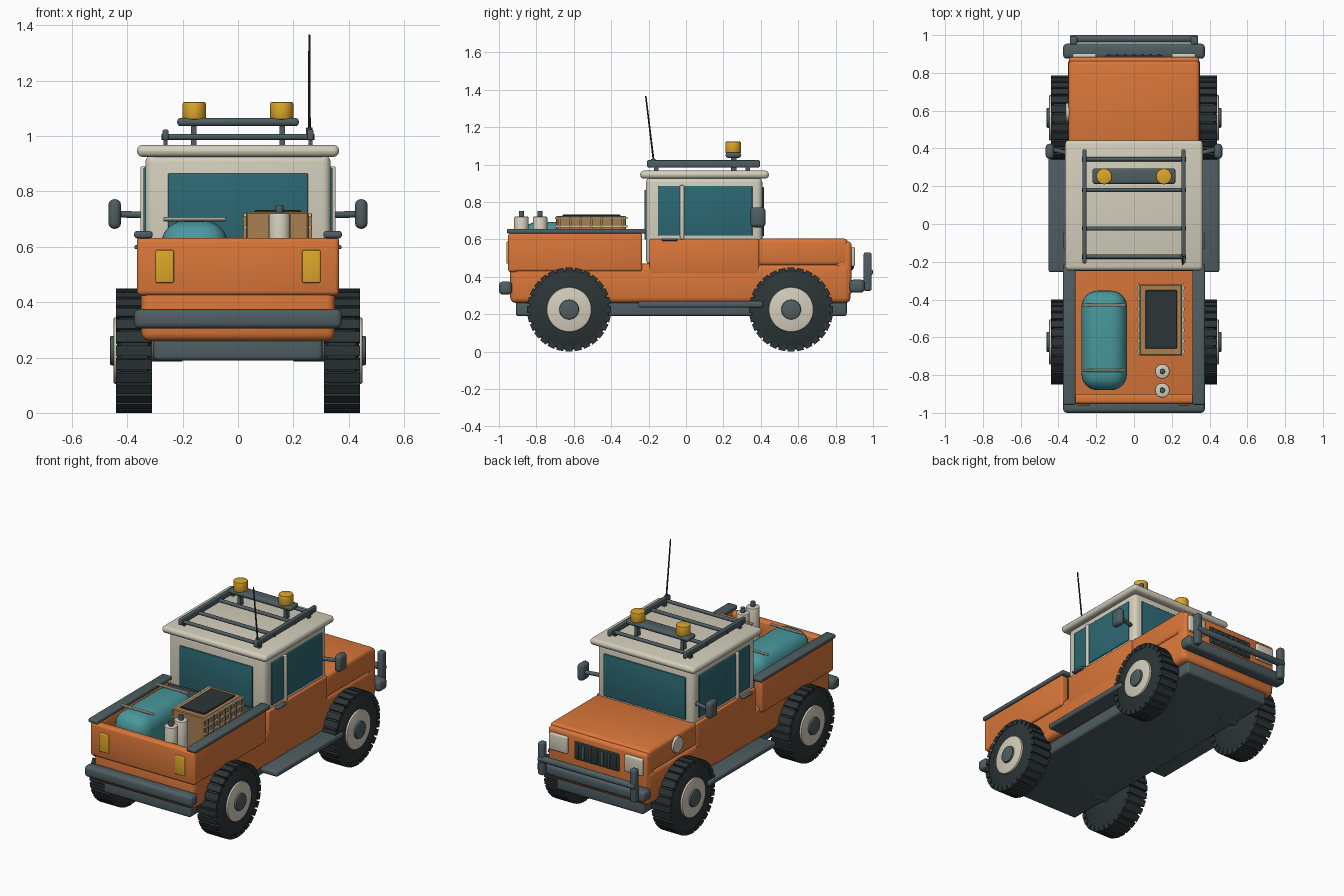
import bpy, bmesh, math
from mathutils import Vector, Matrix

if "Cube" in bpy.data.objects:
    bpy.data.objects.remove(bpy.data.objects["Cube"])

def material(name, rgb):
    m = bpy.data.materials.new(name)
    m.diffuse_color = [(c / 255) ** 2.2 for c in rgb] + [1]
    m.use_nodes = True
    m.node_tree.nodes["Principled BSDF"].inputs["Base Color"].default_value = m.diffuse_color
    return m

ORANGE = material("orange_paint", (217, 118, 60))
CREAM = material("cream_paint", (210, 205, 186))
DARK = material("dark_metal", (80, 94, 98))
RUBBER = material("rubber", (48, 56, 58))
GLASS = material("glass", (48, 104, 114))
AMBER = material("amber", (220, 165, 45))
TEAL = material("teal", (74, 150, 155))
WOOD = material("wood", (168, 128, 82))

def finish(name, bm, mat, smooth=True):
    bmesh.ops.recalc_face_normals(bm, faces=bm.faces)
    me = bpy.data.meshes.new(name)
    bm.to_mesh(me)
    bm.free()
    ob = bpy.data.objects.new(name, me)
    bpy.context.collection.objects.link(ob)
    me.materials.append(mat)
    if smooth:
        bpy.ops.object.select_all(action='DESELECT')
        ob.select_set(True)
        bpy.context.view_layer.objects.active = ob
        bpy.ops.object.shade_smooth_by_angle(angle=math.radians(35))
    return ob

def box(name, x, y, z, mat, bevel=0.0, seg=3):
    """Rounded box from (min, max) ranges."""
    bm = bmesh.new()
    bmesh.ops.create_cube(bm, size=1)
    for v in bm.verts:
        v.co = [r[0] if c < 0 else r[1] for c, r in zip(v.co, (x, y, z))]
    if bevel:
        bmesh.ops.bevel(bm, geom=bm.edges[:], offset=bevel, segments=seg,
                        profile=0.5, affect='EDGES')
    return finish(name, bm, mat)

def pair(name, x, y, z, mat, bevel=0.0, seg=3):
    """Box on the right side plus its mirror on the left."""
    box(name + "_right", x, y, z, mat, bevel, seg)
    box(name + "_left", (-x[1], -x[0]), y, z, mat, bevel, seg)

def rod(name, a, b, r, mat, r2=None, sides=16, bevel=0.0):
    """Cylinder between two points."""
    a, b = Vector(a), Vector(b)
    d = b - a
    M = Matrix.Translation((a + b) / 2) @ d.to_track_quat('Z', 'Y').to_matrix().to_4x4()
    bm = bmesh.new()
    bmesh.ops.create_cone(bm, cap_ends=True, segments=sides, radius1=r,
                          radius2=r if r2 is None else r2, depth=d.length)
    if bevel:
        rims = [e for e in bm.edges if abs(e.verts[0].co.z - e.verts[1].co.z) < 1e-5]
        bmesh.ops.bevel(bm, geom=rims, offset=bevel, segments=2, profile=0.5, affect='EDGES')
    bmesh.ops.transform(bm, matrix=M, verts=bm.verts)
    return finish(name, bm, mat)

# Chassis and lower body
box("chassis", (-.305, .305), (-.91, .86), (.19, .28), DARK, .015)
box("lower_body", (-.35, .35), (-.94, .88), (.26, .47), ORANGE, .03)
box("hood", (-.347, .347), (.38, .865), (.46, .605), ORANGE, .022)
box("nose", (-.345, .345), (.80, .885), (.30, .59), ORANGE, .02)

# Cab
box("cab", (-.335, .335), (-.213, .408), (.46, .935), CREAM, .03)
pair("door", (.30, .351), (-.195, .39), (.42, .602), ORANGE, .008)
box("roof", (-.365, .365), (-.245, .443), (.925, .968), CREAM, .02)
pair("side_window", (.32, .342), (-.15, .355), (.62, .886), GLASS, .004)
pair("window_bar", (.33, .353), (-.032, -.01), (.60, .89), CREAM, .005)
box("windshield", (-.285, .285), (.39, .416), (.615, .88), GLASS, .004)
box("rear_window", (-.253, .253), (-.222, -.20), (.60, .865), GLASS, .004)
pair("door_handle", (.345, .374), (-.13, -.045), (.592, .606), DARK, .005)

# Cargo bed
pair("bed_side", (.31, .365), (-.945, -.235), (.43, .635), ORANGE, .012)
box("tailgate", (-.365, .365), (-.952, -.90), (.425, .632), ORANGE, .015)
box("bed_floor", (-.32, .32), (-.91, -.225), (.42, .47), DARK)
box("bed_front_wall", (-.315, .315), (-.25, -.235), (.43, .62), DARK)
pair("bed_rail", (.309, .375), (-.957, -.212), (.631, .657), DARK, .009)
pair("tail_lamp", (.232, .298), (-.96, -.94), (.47, .588), AMBER, .005)

# Bumpers, bull bar and side steps
box("rear_bumper", (-.375, .375), (-1.0, -.93), (.305, .375), DARK, .02)
box("front_bumper", (-.375, .375), (.875, .955), (.315, .385), DARK, .02)
pair("bull_bar_post", (.30, .34), (.95, .992), (.325, .53), DARK, .01)
rod("bull_bar_tube", (-.338, .98, .425), (.338, .98, .425), .02, DARK, bevel=.006)
pair("side_step", (.33, .452), (-.255, .412), (.235, .27), DARK, .012)

# Grille and headlights
box("grille", (-.155, .155), (.87, .892), (.435, .545), RUBBER, .005)
for i in range(7):
    x = -.132 + i * .044
    box(f"grille_bar_{i}", (x - .007, x + .007), (.88, .899), (.445, .535), DARK, .003)
pair("headlight", (.20, .325), (.87, .903), (.455, .56), CREAM, .008)
rod("fuel_cap", (-.335, .59, .545), (-.362, .59, .545), .05, CREAM, sides=28, bevel=.005)

# Mirrors
for s, side in ((-1, "left"), (1, "right")):
    rod(f"mirror_arm_{side}", (s * .33, .37, .715), (s * .435, .395, .718), .012, DARK)
pair("mirror", (.423, .468), (.345, .425), (.665, .772), DARK, .02)

# Wheels
def wheel(tag, s, y):
    c = Vector((s * .375, y, .225))
    bm = bmesh.new()
    outline = [(-.063, .06), (-.063, .195), (-.05, .214), (.05, .214), (.063, .195), (.063, .06)]
    n = 56
    rings = [[bm.verts.new(c + Vector((px, r * math.cos(t), r * math.sin(t))))
              for t in (2 * math.pi * k / n for k in range(n))] for px, r in outline]
    for a, b in zip(rings, rings[1:]):
        for k in range(n):
            bm.faces.new((a[k], a[(k + 1) % n], b[(k + 1) % n], b[k]))
    bm.faces.new(rings[0])
    bm.faces.new(rings[-1])
    for k in range(28):  # tread lugs
        M = (Matrix.Translation(c) @ Matrix.Rotation(2 * math.pi * k / 28, 4, 'X')
             @ Matrix.Translation((0, 0, .21)) @ Matrix.Diagonal((.13, .038, .029, 1)))
        bmesh.ops.create_cube(bm, size=1, matrix=M)
    finish("tyre_" + tag, bm, RUBBER)
    rod("rim_" + tag, (s * .37, y, .225), (s * .45, y, .225), .12, CREAM, sides=40, bevel=.006)
    rod("hub_" + tag, (s * .42, y, .225), (s * .463, y, .225), .053, DARK, sides=24, bevel=.006)
    rod("axle_stub_" + tag, (s * .2, y, .225), (s * .37, y, .225), .04, DARK)

for y, end in ((.562, "front"), (-.625, "rear")):
    for s, side in ((-1, "left"), (1, "right")):
        wheel(f"{end}_{side}", s, y)

# Roof rack, light bar, beacons and antenna
pair("rack_rail", (.251, .273), (-.208, .395), (.985, 1.024), DARK, .007)
for i, y in enumerate((-.173, -.024, .18, .343)):
    rod(f"rack_crossbar_{i}", (-.276, y, .997), (.276, y, .997), .011, DARK, sides=12)
for y in (-.16, .33):
    pair("rack_foot", (.254, .27), (y - .012, y + .012), (.96, .99), DARK)
box("light_bar", (-.22, .22), (.212, .294), (1.036, 1.066), DARK, .013)
pair("light_bar_foot", (.15, .17), (.24, .27), (.96, 1.04), DARK)
for s, side in ((-1, "left"), (1, "right")):
    rod(f"beacon_{side}", (s * .158, .252, 1.06), (s * .158, .252, 1.123), .042, AMBER,
        sides=28, bevel=.006)
rod("antenna_base", (.258, -.172, .99), (.258, -.175, 1.03), .012, DARK)
rod("antenna", (.258, -.173, 1.02), (.258, -.215, 1.366), .005, RUBBER, r2=.004, sides=8)

# Tank with straps
box("tank", (-.278, -.037), (-.88, -.353), (.46, .694), TEAL, .085, 6)
for i, y in enumerate((-.43, -.775)):
    rod(f"tank_strap_{i}", (-.27, y, .70), (-.045, y, .70), .008, CREAM, sides=8)

# Crate with slats
box("crate", (.03, .255), (-.695, -.32), (.46, .725), WOOD, .005, 1)
box("crate_lid", (.06, .228), (-.66, -.35), (.715, .733), RUBBER, .004, 1)
for j in range(5):
    z = .535 + j * .045
    pair_x = ((.02, .03), (.255, .265))
    for k, x in enumerate(pair_x):
        box(f"crate_slat_{j}_{k}", x, (-.70, -.312), (z - .006, z + .006), CREAM)
for j in range(7):
    y = -.675 + j * .056
    for k, x in enumerate(((.018, .031), (.254, .267))):
        box(f"crate_upright_{j}_{k}", x, (y - .006, y + .006), (.47, .72), WOOD)

# Gas bottles
for i, y in enumerate((-.78, -.88)):
    rod(f"bottle_{i}", (.15, y, .46), (.15, y, .722), .039, CREAM, sides=24, bevel=.006)
    rod(f"bottle_cap_{i}", (.15, y, .715), (.15, y, .752), .014, DARK, sides=14, bevel=.004)
